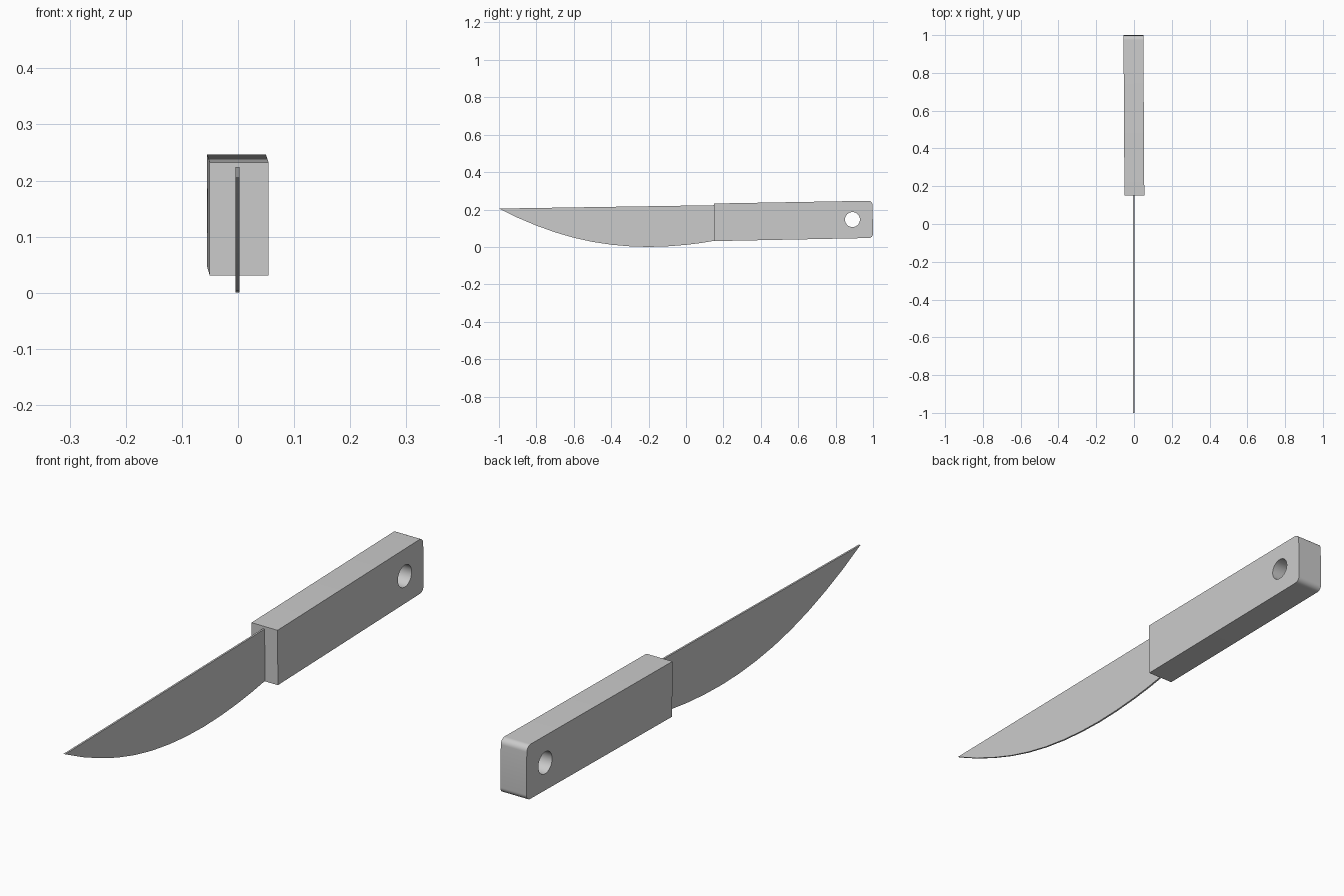
import bpy, bmesh, math
from mathutils import Vector

cube = bpy.data.objects.get("Cube")
if cube:
    bpy.data.objects.remove(cube, do_unlink=True)

grey = bpy.data.materials.new("plain_grey")
grey.use_nodes = True
colour = (0.6, 0.6, 0.6, 1)
grey.diffuse_color = colour
grey.node_tree.nodes["Principled BSDF"].inputs["Base Color"].default_value = colour


def extrude_profile(name, profile, half_width, x_at):
    """Extrude a (y, z) outline along x; x_at gives the centre line by y."""
    bm = bmesh.new()
    sides = [[bm.verts.new((x_at(y) + s * half_width, y, z)) for y, z in profile]
             for s in (-1, 1)]
    bm.faces.new(sides[0])
    bm.faces.new(sides[1][::-1])
    n = len(profile)
    for i in range(n):
        j = (i + 1) % n
        bm.faces.new((sides[0][i], sides[0][j], sides[1][j], sides[1][i]))
    bmesh.ops.recalc_face_normals(bm, faces=bm.faces[:])
    mesh = bpy.data.meshes.new(name)
    bm.to_mesh(mesh)
    bm.free()
    mesh.materials.append(grey)
    obj = bpy.data.objects.new(name, mesh)
    bpy.context.collection.objects.link(obj)
    return obj


def smooth(obj):
    bpy.ops.object.select_all(action="DESELECT")
    obj.select_set(True)
    bpy.context.view_layer.objects.active = obj
    bpy.ops.object.shade_smooth_by_angle(angle=math.radians(30))


def rounded(corner, before, after, radius, steps=8):
    """Points of a rounded corner between two neighbouring corners."""
    c = Vector(corner)
    a = c + (Vector(before) - c).normalized() * radius
    b = c + (Vector(after) - c).normalized() * radius
    centre = a + b - c
    return [tuple(centre + (a - centre) * math.cos(t) + (b - centre) * math.sin(t))
            for t in (math.pi / 2 * i / steps for i in range(steps + 1))]


# Blade: straight spine, curved cutting edge
edge = [(-1, 0.205), (-0.9, 0.156), (-0.8, 0.114), (-0.7, 0.078), (-0.6, 0.049),
        (-0.5, 0.027), (-0.4, 0.012), (-0.3, 0.003), (-0.2, 0), (-0.1, 0.003),
        (0, 0.011), (0.08, 0.021), (0.16, 0.034)]
blade = extrude_profile("blade", edge + [(0.16, 0.223)], 0.0033, lambda y: -0.0008)
smooth(blade)

# Handle: tapered bar with rounded rear corners
low_front, low_back = (0.152, 0.031), (1.0, 0.048)
top_back, top_front = (0.997, 0.247), (0.15, 0.232)
outline = ([low_front] + rounded(low_back, low_front, top_back, 0.022)
           + rounded(top_back, low_back, top_front, 0.022) + [top_front])
handle = extrude_profile("handle", outline, 0.0525, lambda y: 0.003 - 0.006 * y)

# Hanging hole through the rear of the handle
bpy.ops.mesh.primitive_cylinder_add(vertices=48, radius=0.04, depth=0.3,
                                    location=(0, 0.89, 0.146),
                                    rotation=(0, math.pi / 2, 0))
cutter = bpy.context.object
cutter.name = "hole_cutter"
cutter.data.materials.append(grey)
cut = handle.modifiers.new("hanging_hole", "BOOLEAN")
cut.operation = "DIFFERENCE"
cut.solver = "EXACT"
cut.object = cutter
bpy.context.view_layer.objects.active = handle
bpy.ops.object.modifier_apply(modifier=cut.name)
bpy.data.objects.remove(cutter, do_unlink=True)
smooth(handle)
